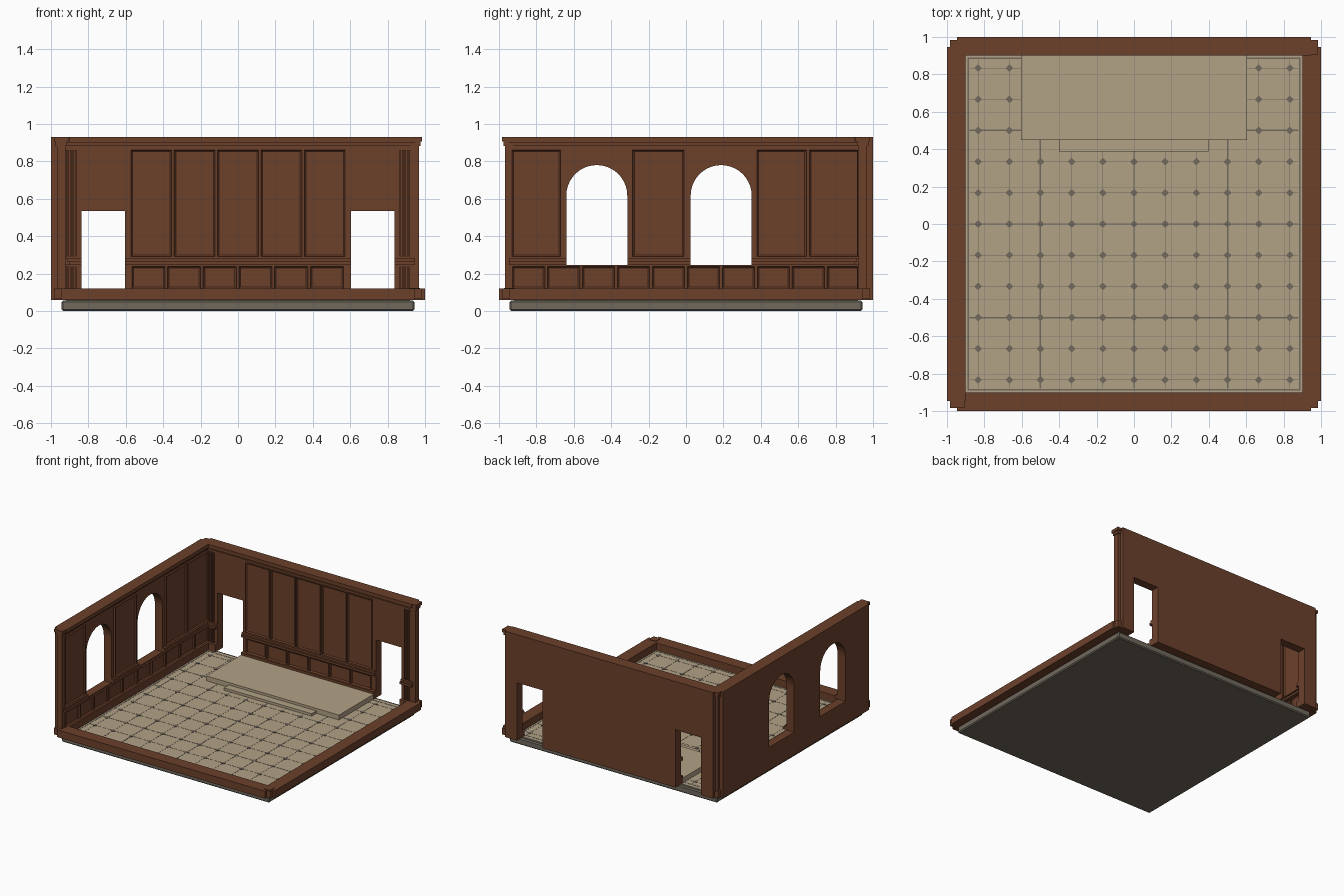
import bpy, bmesh, math
from mathutils import Matrix, Vector

default = bpy.data.objects.get("Cube")
if default:
    bpy.data.objects.remove(default, do_unlink=True)


def material(name, red, green, blue):
    mat = bpy.data.materials.new(name)
    mat.use_nodes = True
    mat.diffuse_color = (red, green, blue, 1)
    mat.node_tree.nodes["Principled BSDF"].inputs["Base Color"].default_value = (red, green, blue, 1)
    return mat


WOOD = material("brown wood", 0.15, 0.052, 0.024)
SAND = material("sand tile", 0.45, 0.36, 0.24)
STONE = material("grey stone", 0.16, 0.14, 0.11)
BACK = Matrix.Identity(4)
SIDE = Matrix.Rotation(math.pi / 2, 4, "Z")   # turns a back wall part onto the right wall


def finish(name, mesh, mat, turn=BACK):
    mesh.transform(turn)
    mesh.materials.clear()
    mesh.materials.append(mat)
    obj = bpy.data.objects.new(name, mesh)
    bpy.context.collection.objects.link(obj)
    return obj


def add_box(bm, low, high):
    low, high = Vector(low), Vector(high)
    place = Matrix.Translation((low + high) / 2) @ Matrix.Diagonal((*(high - low), 1))
    return bmesh.ops.create_cube(bm, size=1, matrix=place)["verts"]


def boxes(name, spans, mat, turn=BACK):
    bm = bmesh.new()
    for low, high in spans:
        add_box(bm, low, high)
    mesh = bpy.data.meshes.new(name)
    bm.to_mesh(mesh)
    bm.free()
    return finish(name, mesh, mat, turn)


def panels(name, spans, bottom, top, turn=BACK):
    """Framed panels with a sunken field, facing into the room."""
    bm = bmesh.new()
    for start, end in spans:
        verts = add_box(bm, (start, 0.915, bottom), (end, INNER + 0.01, top))
        faces = {f for v in verts for f in v.link_faces}
        front = min(faces, key=lambda f: f.calc_center_median().y)
        bmesh.ops.inset_region(bm, faces=[front], thickness=0.012, depth=-0.009)
    mesh = bpy.data.meshes.new(name)
    bm.to_mesh(mesh)
    bm.free()
    return finish(name, mesh, WOOD, turn)


def wall(name, loops, turn):
    """Flat wall filled from outlines; inner loops become openings."""
    curve = bpy.data.curves.new(name, "CURVE")
    curve.dimensions, curve.fill_mode = "2D", "BOTH"
    curve.extrude = (1 - INNER) / 2
    for loop in loops:
        spline = curve.splines.new("POLY")
        spline.points.add(len(loop) - 1)
        for point, (u, z) in zip(spline.points, loop):
            point.co = (u, z, 0, 1)
        spline.use_cyclic_u, spline.use_smooth = True, False
    helper = bpy.data.objects.new(name, curve)
    mesh = bpy.data.meshes.new_from_object(helper)
    bpy.data.objects.remove(helper)
    stand = Matrix.Translation((0, (1 + INNER) / 2, 0)) @ Matrix.Rotation(math.pi / 2, 4, "X")
    finish(name, mesh, WOOD, turn @ stand)


INNER, END, BASE, CURB, TOP = 0.93, 0.947, 0.06, 0.12, 0.93
DOOR_IN, DOOR_OUT, DOOR_TOP = 0.605, 0.837, 0.535
SILL, SPRING, RADIUS = 0.247, 0.617, 0.163
WINDOWS = (-0.477, 0.188)

# Foundation slab and tile floor
slab = boxes("foundation_slab", [((-0.943, -0.943, 0), (0.943, 0.943, 0.055))], STONE)
bevel = slab.modifiers.new("edge", "BEVEL")
bevel.width, bevel.segments = 0.008, 1
boxes("tile_floor", [((-0.92, -0.92, 0.03), (0.92, 0.92, BASE))], SAND)

# Floor inlays: joints, border and diamonds
steps = [i / 6 for i in range(-5, 6)]
joints = []
for i, s in enumerate(steps):
    half = 0.004 if (i - 5) % 3 == 0 else 0.0012
    joints.append(((s - half, -0.88, BASE - 0.01), (s + half, 0.88, BASE + 0.001)))
    joints.append(((-0.88, s - half, BASE - 0.01), (0.88, s + half, BASE + 0.001)))
for s in (-0.886, 0.886):
    joints.append(((s - 0.005, -0.89, BASE - 0.01), (s + 0.005, 0.89, BASE + 0.001)))
    joints.append(((-0.89, s - 0.005, BASE - 0.01), (0.89, s + 0.005, BASE + 0.001)))
boxes("floor_joints", joints, STONE)
bm = bmesh.new()
for x in steps:
    for y in steps:
        bmesh.ops.create_cone(bm, cap_ends=True, segments=4, radius1=0.021, radius2=0.021, depth=0.006,
                              matrix=Matrix.Translation((x, y, BASE)))
mesh = bpy.data.meshes.new("floor_diamonds")
bm.to_mesh(mesh)
bm.free()
finish("floor_diamonds", mesh, STONE)

# Raised platform with its step
boxes("platform", [((-0.603, 0.45, BASE), (0.603, 0.91, 0.1))], SAND)
boxes("platform_step", [((-0.4, 0.388, BASE), (0.397, 0.46, 0.08))], SAND)

# Back wall with two doorways
outline = [(-END, TOP), (-END, BASE)]
for a, b in ((-DOOR_OUT, -DOOR_IN), (DOOR_IN, DOOR_OUT)):
    outline += [(a, BASE), (a, DOOR_TOP), (b, DOOR_TOP), (b, BASE)]
outline += [(END, BASE), (END, TOP)]
wall("back_wall", [outline], BACK)

# Right wall with two arched windows
loops = [[(-END, BASE), (END, BASE), (END, TOP), (-END, TOP)]]
for c in WINDOWS:
    arch = [(c + RADIUS * math.cos(math.pi * k / 20), SPRING + RADIUS * math.sin(math.pi * k / 20))
            for k in range(21)]
    loops.append([(c - RADIUS, SILL), (c + RADIUS, SILL)] + arch)
wall("right_wall", loops, SIDE)

# Low curbs on the open front and left edges
for name, turns in (("front_curb", 2), ("left_curb", 3)):
    boxes(name, [((-END, 0.9, BASE), (END, 1, CURB))], WOOD, Matrix.Rotation(turns * math.pi / 2, 4, "Z"))

# Baseboards, chair rails and cornices along both walls
door_gaps = [(-END, -DOOR_OUT), (-DOOR_IN, DOOR_IN), (DOOR_OUT, END)]
window_gaps = [(-END, WINDOWS[0] - RADIUS), (WINDOWS[0] + RADIUS, WINDOWS[1] - RADIUS),
               (WINDOWS[1] + RADIUS, END)]
for side, turn, low_gaps, rail_gaps in (("back", BACK, door_gaps, door_gaps),
                                        ("right", SIDE, [(-END, END)], window_gaps)):
    boxes(side + "_baseboard", [((a, 0.9, BASE), (b, END, CURB)) for a, b in low_gaps], WOOD, turn)
    rails = [((a, 0.9, 0.247), (b, END, 0.265)) for a, b in rail_gaps]
    rails += [((a, 0.912, 0.265), (b, END, 0.281)) for a, b in rail_gaps]
    boxes(side + "_chair_rail", rails, WOOD, turn)
    boxes(side + "_cornice", [((-END, 0.9, 0.9), (END, 0.96, TOP)),
                              ((-END, 0.915, 0.883), (END, 0.96, 0.9))], WOOD, turn)

# Wall panels
GAP = 0.007
wide = [(-0.58 + 0.232 * i + GAP, -0.58 + 0.232 * (i + 1) - GAP) for i in range(5)]
low = [(-0.575 + 0.191 * i + GAP, -0.575 + 0.191 * (i + 1) - GAP) for i in range(6)]
panels("back_upper_panels", wide, 0.29, 0.86)
panels("back_lower_panels", low, CURB, 0.237)
side_wide = [(-0.93, -0.67), (-0.285, -0.01), (0.38, 0.643), (0.66, 0.925)]
side_low = [(-0.935 + 0.187 * i + GAP, -0.935 + 0.187 * (i + 1) - GAP) for i in range(10)]
panels("right_upper_panels", side_wide, 0.29, 0.86, SIDE)
panels("right_lower_panels", side_low, CURB, 0.237, SIDE)

# Fluted pilasters outside the doorways
flutes = []
for sign in (-1, 1):
    for i in range(5):
        x = sign * (0.868 + 0.013 * i)
        for z0, z1 in ((CURB, 0.237), (0.29, 0.86)):
            flutes.append(((x - 0.004, 0.918, z0), (x + 0.004, END, z1)))
boxes("pilaster_flutes", flutes, WOOD)

# Corner posts: full height where walls stand, a stub at the open corner
for name, sx, sy, tall in (("front_right_post", -1, -1, True), ("back_right_post", -1, 1, True),
                           ("back_left_post", 1, 1, True), ("front_left_post", 1, -1, False)):
    parts = [(0.905, 0.983, BASE + 0.005, CURB), (0.915, 0.972, CURB, CURB + 0.004)]
    if tall:
        parts = [parts[0], (0.922, 0.968, CURB, 0.89), (0.915, 0.976, 0.883, 0.905),
                 (0.907, 0.983, 0.905, TOP)]
    spans = []
    for a, b, z0, z1 in parts:
        x0, x1 = sorted((sx * a, sx * b))
        y0, y1 = sorted((sy * a, sy * b))
        spans.append(((x0, y0, z0), (x1, y1, z1)))
    boxes(name, spans, WOOD)
